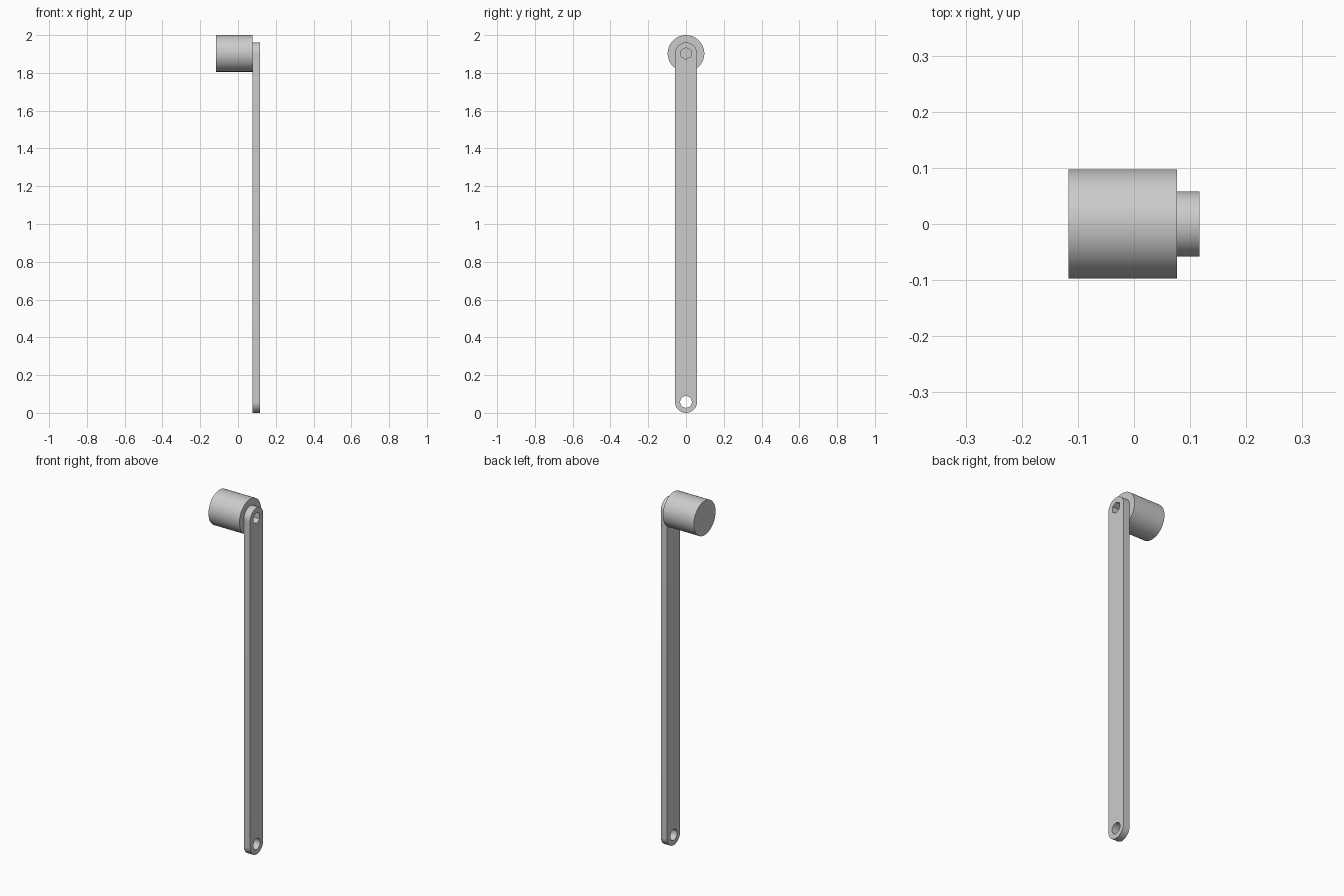
import bpy
import math

cube = bpy.data.objects.get("Cube")
if cube:
    bpy.data.objects.remove(cube, do_unlink=True)

grey = bpy.data.materials.new("light_grey")
grey.use_nodes = True
colour = (0.6, 0.6, 0.6, 1)
grey.diffuse_color = colour
grey.node_tree.nodes["Principled BSDF"].inputs["Base Color"].default_value = colour

X_OUT, X_JOIN, X_IN = 0.117, 0.077, -0.117
R_BAR, R_GRIP, R_HOLE = 0.058, 0.097, 0.031
Z_LOW, Z_HIGH = 0.058, 1.903


def ring(z, radius, start, sweep, steps):
    """Points on an arc in the YZ plane."""
    return [(radius * math.cos(start + sweep * i / steps),
             z + radius * math.sin(start + sweep * i / steps))
            for i in range(steps + 1)]


def plate(name, loops, x0, x1):
    """Solid between x0 and x1 from closed outlines; inner outlines become holes."""
    curve = bpy.data.curves.new(name, "CURVE")
    curve.dimensions = "2D"
    curve.fill_mode = "BOTH"
    curve.extrude = (x1 - x0) / 2
    for loop in loops:
        spline = curve.splines.new("POLY")
        spline.points.add(len(loop) - 1)
        for point, (y, z) in zip(spline.points, loop):
            point.co = (y, z, 0, 1)
        spline.use_cyclic_u = True
    obj = bpy.data.objects.new(name, curve)
    bpy.context.collection.objects.link(obj)
    # Curve axes x, y, z become world y, z, x
    obj.rotation_euler = (math.pi / 2, 0, math.pi / 2)
    obj.location.x = (x0 + x1) / 2
    bpy.ops.object.select_all(action="DESELECT")
    obj.select_set(True)
    bpy.context.view_layer.objects.active = obj
    bpy.ops.object.convert(target="MESH")
    obj = bpy.context.object
    obj.data.materials.clear()
    obj.data.materials.append(grey)
    bpy.ops.object.shade_smooth_by_angle(angle=math.radians(30))
    return obj


# Flat arm with rounded ends, a round lower hole and a hexagonal upper socket
outline = (ring(Z_HIGH, R_BAR, 0, math.pi, 32)
           + ring(Z_LOW, R_BAR, math.pi, math.pi, 32))
round_hole = ring(Z_LOW, R_HOLE, 0, math.tau, 32)[:-1]
hex_socket = ring(Z_HIGH, R_HOLE, math.pi / 2, math.tau, 6)[:-1]
plate("crank_arm", [outline, round_hole, hex_socket], X_JOIN, X_OUT)

# Cylindrical grip on the inner side of the arm
plate("handle_grip", [ring(Z_HIGH, R_GRIP, 0, math.tau, 64)[:-1]], X_IN, X_JOIN)
